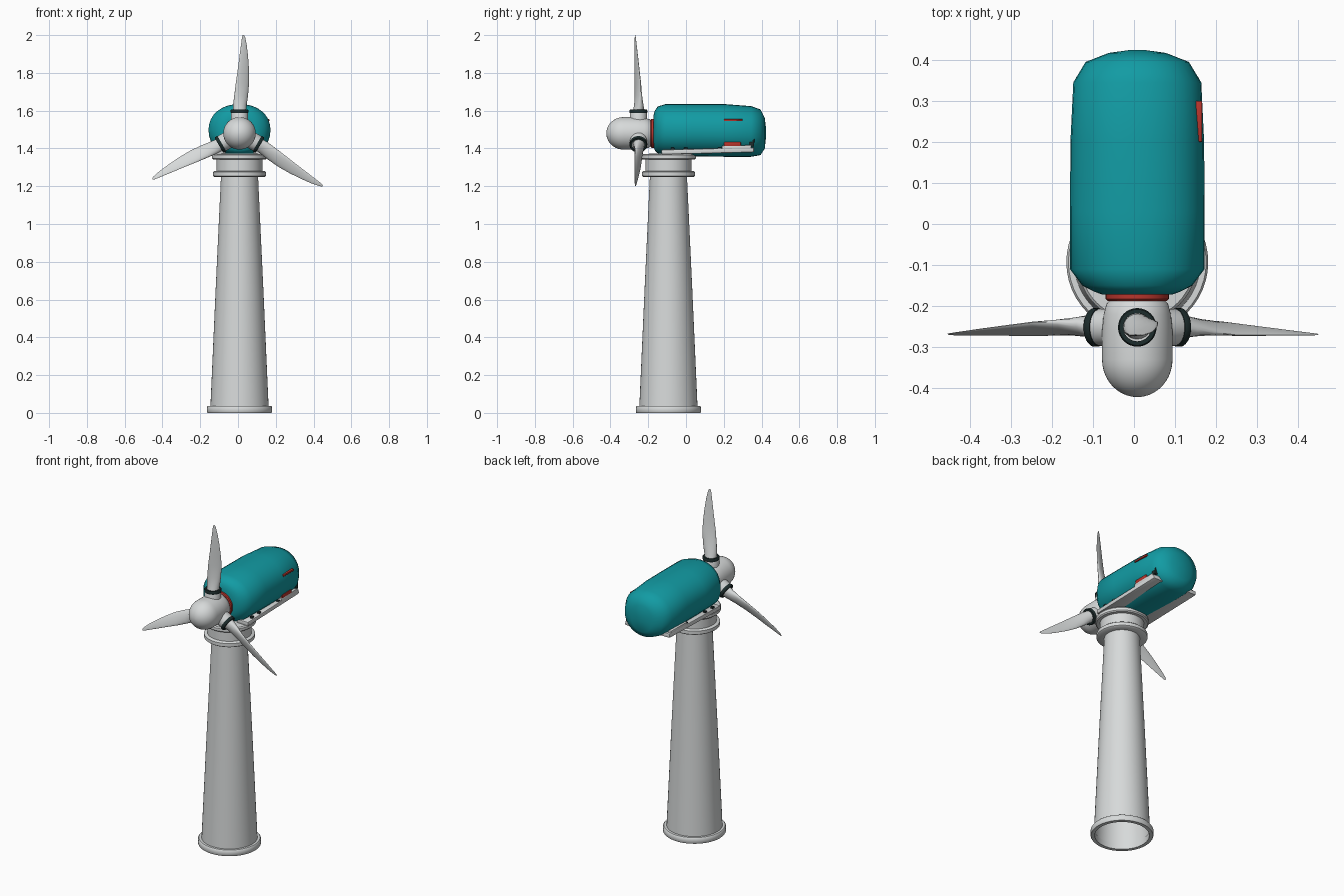
import bpy, bmesh, math
from mathutils import Vector, Matrix

if "Cube" in bpy.data.objects:
    bpy.data.objects.remove(bpy.data.objects["Cube"])

CX = 0.008                      # centre line of tower and nacelle
HUB = Vector((CX, -0.252, 1.48))


def material(name, rgb):
    m = bpy.data.materials.new(name)
    m.diffuse_color = (*rgb, 1)
    m.use_nodes = True
    m.node_tree.nodes["Principled BSDF"].inputs["Base Color"].default_value = m.diffuse_color
    return m


WHITE = material("off_white", (0.68, 0.70, 0.70))
TEAL = material("teal", (0.006, 0.33, 0.37))
RED = material("red", (0.47, 0.035, 0.025))
DARK = material("dark_rubber", (0.012, 0.025, 0.025))


def finish(name, bm, mat, angle=40):
    bmesh.ops.recalc_face_normals(bm, faces=bm.faces)
    me = bpy.data.meshes.new(name)
    bm.to_mesh(me)
    bm.free()
    me.materials.append(mat)
    ob = bpy.data.objects.new(name, me)
    bpy.context.collection.objects.link(ob)
    bpy.ops.object.select_all(action='DESELECT')
    ob.select_set(True)
    bpy.context.view_layer.objects.active = ob
    bpy.ops.object.shade_smooth_by_angle(angle=math.radians(angle))
    return ob


def loft(name, rings, mat, caps=True, closed=False, matrix=None, angle=40):
    """Skin a row of equal-length point rings."""
    bm = bmesh.new()
    rows = [[bm.verts.new(p) for p in r] for r in rings]
    n = len(rows[0])
    pairs = list(zip(rows, rows[1:])) + ([(rows[-1], rows[0])] if closed else [])
    for a, b in pairs:
        for i in range(n):
            j = (i + 1) % n
            bm.faces.new((a[i], a[j], b[j], b[i]))
    if caps and not closed:
        bm.faces.new(rows[0])
        bm.faces.new(rows[-1])
    if matrix:
        bm.transform(matrix)
    return finish(name, bm, mat, angle)


def circle(r, z, n=48):
    return [(r * math.cos(2 * math.pi * i / n), r * math.sin(2 * math.pi * i / n), z)
            for i in range(n)]


def turned(name, profile, mat, matrix, n=48, closed=False, caps=True):
    return loft(name, [circle(r, z, n) for r, z in profile], mat, caps, closed, matrix)


def box(name, lo, hi, mat, bevel=0.004, tilt=0):
    lo, hi = Vector(lo), Vector(hi)
    bm = bmesh.new()
    bmesh.ops.create_cube(bm, size=1)
    bmesh.ops.scale(bm, vec=hi - lo, verts=bm.verts)
    bmesh.ops.bevel(bm, geom=bm.edges[:], offset=bevel, segments=2, affect='EDGES', profile=0.5)
    bm.transform(Matrix.Translation((lo + hi) / 2) @ Matrix.Rotation(tilt, 4, 'X'))
    return finish(name, bm, mat)


# Tower: hollow at the foot, stepped bearing collar at the top
upright = Matrix.Translation((CX, -0.093, 0))
turned("base_flange", [(0.15, 0), (0.17, 0), (0.173, 0.004), (0.173, 0.03),
                       (0.168, 0.036), (0.15, 0.036)], WHITE, upright, closed=True)
turned("tower", [(0.154, 0.034), (0.126, 0.66), (0.098, 1.255)], WHITE, upright, caps=False)
turned("lower_collar", [(0.09, 1.25), (0.134, 1.25), (0.14, 1.255), (0.14, 1.275),
                        (0.134, 1.28), (0.09, 1.28)], WHITE, upright)
turned("neck", [(0.122, 1.275), (0.122, 1.35)], WHITE, upright)
turned("bearing_plate", [(0.12, 1.342), (0.14, 1.342), (0.146, 1.348), (0.146, 1.364),
                         (0.14, 1.37), (0.10, 1.372)], WHITE, upright)

# Nacelle: rounded shell lofted along y; each row is (y, half width, bottom z, top z)
SHELL = [(-0.172, 0.085, 1.415, 1.575), (-0.165, 0.105, 1.390, 1.600),
         (-0.150, 0.134, 1.375, 1.622), (-0.110, 0.164, 1.362, 1.634),
         (0.030, 0.164, 1.358, 1.635), (0.200, 0.163, 1.356, 1.635),
         (0.345, 0.156, 1.356, 1.624), (0.395, 0.126, 1.365, 1.606),
         (0.417, 0.070, 1.400, 1.560), (0.424, 0.020, 1.465, 1.505)]


def shell_ring(y, w, z0, z1, n=32):
    pts = []
    for i in range(n):
        c, s = math.cos(2 * math.pi * i / n), math.sin(2 * math.pi * i / n)
        e = 2 / 2.15
        pts.append((CX + w * math.copysign(abs(c) ** e, c), y,
                    (z0 + z1) / 2 + (z1 - z0) / 2 * math.copysign(abs(s) ** e, s)))
    return pts


loft("nacelle", [shell_ring(*s) for s in SHELL], TEAL, angle=60)

# Hub with domed nose, and the red shaft disc behind it (local z runs forward, to -y)
forward = Matrix.Translation((CX, 0, HUB.z)) @ Matrix.Rotation(math.pi / 2, 4, 'X')
dome = [(0.086 * math.sin(a), 0.330 + 0.092 * math.cos(a))
        for a in (math.pi / 2 * k / 10 for k in range(10, 0, -1))]
turned("hub", [(0.066, 0.185), (0.075, 0.195), (0.082, 0.22), (0.086, 0.26)] + dome
       + [(0.003, 0.422)], WHITE, forward)
turned("shaft_disc", [(0.072, 0.16), (0.077, 0.165), (0.077, 0.183), (0.072, 0.188)],
       RED, forward)

# Blades: each row is (distance, left edge, right edge, front y, back y)
BLADE = [(0.115, -0.034, 0.034, -0.030, 0.034), (0.150, -0.034, 0.038, -0.028, 0.032),
         (0.200, -0.028, 0.045, -0.026, 0.026), (0.270, -0.019, 0.051, -0.025, 0.018),
         (0.340, -0.009, 0.050, -0.024, 0.009), (0.410, 0.000, 0.045, -0.022, 0.000),
         (0.470, 0.008, 0.038, -0.021, -0.008), (0.508, 0.013, 0.030, -0.020, -0.013),
         (0.520, 0.017, 0.024, -0.019, -0.015)]


def blade_ring(k, s, x0, x1, y0, y1, n=20):
    """Round at the root, slanted lens further out."""
    skew = 0.35 * min(1, k / 3) * (y1 - y0)
    pts = []
    for i in range(n):
        c, t = math.cos(2 * math.pi * i / n), math.sin(2 * math.pi * i / n)
        thick = (y1 - y0) / 2 * (1 - 0.6 * min(1, k / 3))
        pts.append(((x0 + x1) / 2 + (x1 - x0) / 2 * c,
                    (y0 + y1) / 2 + thick * t + skew * c, s))
    return pts


for k, side in enumerate(("top", "right", "left")):
    turn = Matrix.Translation(HUB) @ Matrix.Rotation(math.radians(120 * k), 4, 'Y')
    turned("blade_socket_" + side, [(0.045, 0.03), (0.045, 0.105), (0.042, 0.112)],
           WHITE, turn, 32)
    turned("blade_seal_" + side, [(0.034, 0.108), (0.046, 0.108), (0.047, 0.112),
                                  (0.047, 0.122), (0.044, 0.126), (0.034, 0.126)],
           DARK, turn, 32, closed=True)
    turned("blade_root_" + side, [(0.036, 0.10), (0.035, 0.121)], WHITE, turn, 32)
    loft("blade_" + side, [blade_ring(i, *r) for i, r in enumerate(BLADE)], WHITE,
         matrix=turn, angle=50)

# Support rails beneath the nacelle with raised rear steps, mirrored left and right
for side, sx in (("right", 1), ("left", -1)):
    xs = sorted((CX + sx * 0.075, CX + sx * 0.15))
    box("rail_" + side, (xs[0], -0.13, 1.374), (xs[1], 0.36, 1.399), WHITE, 0.005, 0.025)
    box("rail_step_" + side, (xs[0], 0.19, 1.396), (xs[1], 0.345, 1.416), WHITE, 0.004, 0.02)
    for y in (-0.08, -0.01, 0.17):
        x = CX + sx * 0.135
        box("rail_bolt_" + side, (x - 0.008, y, 1.385), (x + 0.008, y + 0.018, 1.405),
            DARK, 0.002)

# Service details on the right side only
box("red_box", (CX + 0.09, 0.20, 1.41), (CX + 0.15, 0.29, 1.434), RED)
box("latch_post", (CX + 0.125, 0.335, 1.41), (CX + 0.145, 0.36, 1.435), DARK, 0.003)
box("latch_tip", (CX + 0.13, 0.35, 1.43), (CX + 0.142, 0.362, 1.452), DARK, 0.003)
box("side_slot", (CX + 0.142, 0.20, 1.544), (CX + 0.158, 0.30, 1.555), RED, 0.002)
